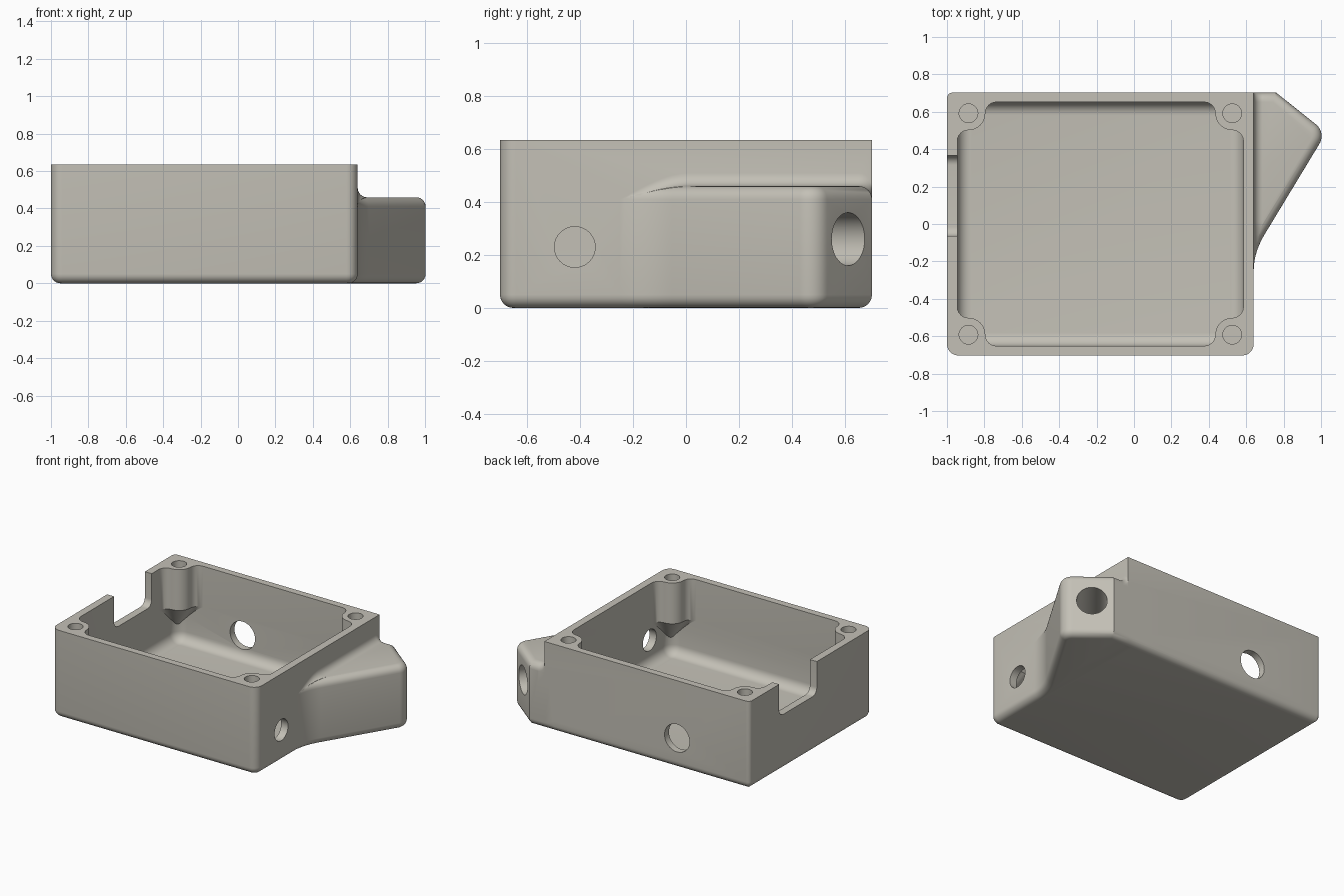
import bpy, bmesh, math
from mathutils import Vector

if "Cube" in bpy.data.objects:
    bpy.data.objects.remove(bpy.data.objects["Cube"])

X0, X1, Y, H = -1.0, 0.64, 0.7025, 0.635   # box limits
R = 0.05                                   # general edge rounding
Q = math.pi / 2


def arc(cx, cy, r, a0, a1, n=8):
    return [(cx + r * math.cos(a0 + (a1 - a0) * i / n),
             cy + r * math.sin(a0 + (a1 - a0) * i / n)) for i in range(n + 1)]


def rect(x0, x1, y0, y1, radii, inset=0.0):
    """Rounded rectangle; radii run front-left, front-right, back-right, back-left."""
    x0, x1, y0, y1 = x0 + inset, x1 - inset, y0 + inset, y1 - inset
    pts = []
    for i, (x, y, sx, sy) in enumerate([(x0, y0, 1, 1), (x1, y0, -1, 1),
                                        (x1, y1, -1, -1), (x0, y1, 1, -1)]):
        r = max(radii[i] - inset, 0.002)
        pts += arc(x + sx * r, y + sy * r, r, Q * (i + 2), Q * (i + 3))
    return pts


def inset_line(pts, o):
    """Offset an open line to its right-hand side."""
    out = []
    for i, p in enumerate(pts):
        p = Vector(p)
        ns = []
        for a, b in ((i - 1, i), (i, i + 1)):
            if a >= 0 and b < len(pts):
                d = (Vector(pts[b]) - Vector(pts[a])).normalized()
                ns.append(Vector((d.y, -d.x)))
        n = (ns[0] + ns[-1]).normalized()
        out.append(tuple(p + n * (o / n.dot(ns[0]))))
    return out


def loft(name, loops):
    bm = bmesh.new()
    rows = [[bm.verts.new(p) for p in loop] for loop in loops]
    n = len(rows[0])
    for a, b in zip(rows, rows[1:]):
        for i in range(n):
            bm.faces.new((a[i], a[(i + 1) % n], b[(i + 1) % n], b[i]))
    bm.faces.new(rows[0][::-1])
    bm.faces.new(rows[-1])
    bmesh.ops.recalc_face_normals(bm, faces=bm.faces)
    me = bpy.data.meshes.new(name)
    bm.to_mesh(me)
    bm.free()
    ob = bpy.data.objects.new(name, me)
    bpy.context.collection.objects.link(ob)
    return ob


def flat(pts, z):
    return [(x, y, z) for x, y in pts]


def cylinder(name, start, direction, r, length):
    d = Vector(direction).normalized()
    u = d.orthogonal().normalized()
    v = d.cross(u)
    ends = [Vector(start), Vector(start) + d * length]
    return loft(name, [[e + u * x + v * y for x, y in arc(0, 0, r, 0, 2 * math.pi, 40)[:-1]]
                       for e in ends])


def combine(target, tool, op):
    m = target.modifiers.new(op, 'BOOLEAN')
    m.operation, m.solver, m.object = op, 'EXACT', tool
    bpy.context.view_layer.objects.active = target
    bpy.ops.object.modifier_apply(modifier=m.name)
    bpy.data.objects.remove(tool, do_unlink=True)


# Rounding steps as (inset, rise) from the outer face to the flat face
steps = [(R * (1 - math.cos(Q * i / 6)), R * (1 - math.sin(Q * i / 6))) for i in range(7)]

# Outer box with rounded bottom edge
radii = (0.06, 0.06, 0, 0.03)
box = loft("enclosure_body",
           [flat(rect(X0, X1, -Y, Y, radii, o), z) for o, z in reversed(steps)]
           + [flat(rect(X0, X1, -Y, Y, radii), H)])

# Side port outline: back edge, slanted face, rounded tip, long side, blend into the wall
tip, rt = Vector((1.028, 0.489)), 0.08
d1 = (Vector((0.76, Y)) - tip).normalized()
d2 = (Vector((0.70, -0.053)) - tip).normalized()
half = d1.angle(d2) / 2
c = tip + (d1 + d2).normalized() * (rt / math.sin(half))
a0 = math.atan2(-d1.x, d1.y) - math.pi / 2
n1 = tip + d1 * (rt / math.tan(half)) - c
n2 = tip + d2 * (rt / math.tan(half)) - c
tip_arc = arc(c.x, c.y, rt, math.atan2(n1.y, n1.x), math.atan2(n2.y, n2.x), 10)
blend = []
for i in range(11):
    t = i / 10
    p = (Vector((0.70, -0.053)) * (1 - t) ** 2 + Vector((X1, -0.152)) * 2 * t * (1 - t)
         + Vector((X1, -0.25)) * t * t)
    blend.append(tuple(p))
outline = [(0.56, Y), (0.76, Y)] + tip_arc + blend
PORT = 0.46
port = loft("side_port",
            [flat(inset_line(outline, o), z) for o, z in reversed(steps)]
            + [flat(inset_line(outline, o), PORT - z) for o, z in steps])
combine(box, port, 'UNION')

# Concave fillet between the port top and the box wall
stations = [(x - X1, y) for x, y in reversed(blend[:-2])]
stations += [(0.08, -0.02), (0.094, 0.0), (0.1, 0.014), (0.1, 0.3)]
stations += [(0.1, Y - o) for o, z in reversed(steps)]
sections = []
for d, y in stations:
    t = math.acos(max(0.0, 1 - d / (2 * R)))
    over = max(0.0, y - (Y - R))
    drop = R - math.sqrt(max(0.0, R * R - over * over)) + 0.0005
    zc = PORT - R + 2 * R * math.sin(t) - drop
    curve = [(X1 + R - R * math.cos(t * i / 6), zc - R * math.sin(t * i / 6)) for i in range(7)]
    low = zc - 2 * R * math.sin(t) - 0.03
    pts = [(0.60, zc)] + curve + [(curve[-1][0], low), (0.60, low)]
    sections.append([(x, y, z) for x, z in pts])
combine(box, loft("port_fillet", sections), 'UNION')

# Inner cavity with a rounded floor edge
CX0, CX1, CY, FLOOR, FR = -0.945, 0.585, 0.652, 0.055, 0.07
cr = (0.08,) * 4
cav = []
for i in range(9):
    a = Q * i / 8
    cav.append(flat(rect(CX0, CX1, -CY, CY, cr, FR * (1 - math.sin(a))),
                    FLOOR + FR * (1 - math.cos(a))))
cav.append(flat(rect(CX0, CX1, -CY, CY, cr), H + 0.2))
combine(box, loft("cavity_cutter", cav), 'DIFFERENCE')

# Corner screw bosses, tapering into the corners below
boss = ([(-0.03, -0.03), (0.21, -0.03)] + arc(0.21, 0.06, 0.06, -Q, -2 * Q, 6)
        + arc(0.06, 0.06, 0.09, 0, Q, 10)[1:]
        + arc(0.06, 0.21, 0.06, -Q, -2 * Q, 6)[1:] + [(-0.03, 0.21)])
corners = [(x, y, sx, sy) for x, sx in ((CX0, 1), (CX1, -1)) for y, sy in ((-CY, 1), (CY, -1))]
for x, y, sx, sy in corners:
    loops = [[(x + sx * (s * (u + 0.03) - 0.03), y + sy * (s * (v + 0.03) - 0.03), z)
              for u, v in boss] for s, z in ((0.2, 0.14), (1, 0.34), (1, H))]
    combine(box, loft("screw_boss", loops), 'UNION')
for x, y, sx, sy in corners:
    combine(box, cylinder("screw_hole", (x + sx * 0.06, y + sy * 0.06, 0.40), (0, 0, 1), 0.05, 0.4),
            'DIFFERENCE')

# Round holes: right wall, back wall, and the slanted port bore into the cavity
combine(box, cylinder("right_hole", (0.5, -0.42, 0.23), (1, 0, 0), 0.077, 0.3), 'DIFFERENCE')
combine(box, cylinder("back_hole", (-0.42, 0.6, 0.22), (0, 1, 0), 0.10, 0.3), 'DIFFERENCE')
bore = Vector((-0.627, -0.779, 0))
combine(box, cylinder("port_bore", Vector((0.872, 0.612, 0.26)) - bore * 0.2, bore, 0.10, 0.84),
        'DIFFERENCE')

# Cable notch in the left wall
NY0, NY1, NZ = -0.065, 0.365, 0.40
notch = (arc(NY0 + R, NZ + R, R, 2 * Q, 3 * Q) + arc(NY1 - R, NZ + R, R, 3 * Q, 4 * Q)
         + [(NY1, 0.8), (NY0, 0.8)])
combine(box, loft("notch_cutter", [[(x, y, z) for y, z in notch] for x in (-1.1, -0.9)]),
        'DIFFERENCE')

# Clean up, colour and smooth
bm = bmesh.new()
bm.from_mesh(box.data)
bmesh.ops.remove_doubles(bm, verts=bm.verts, dist=0.0002)
bm.to_mesh(box.data)
bm.free()
mat = bpy.data.materials.new("warm_grey")
mat.diffuse_color = (0.55, 0.53, 0.47, 1)
mat.use_nodes = True
mat.node_tree.nodes["Principled BSDF"].inputs["Base Color"].default_value = mat.diffuse_color
box.data.materials.clear()
box.data.materials.append(mat)
for p in box.data.polygons:
    p.material_index = 0
bpy.context.view_layer.objects.active = box
box.select_set(True)
bpy.ops.object.shade_smooth_by_angle(angle=math.radians(30))
